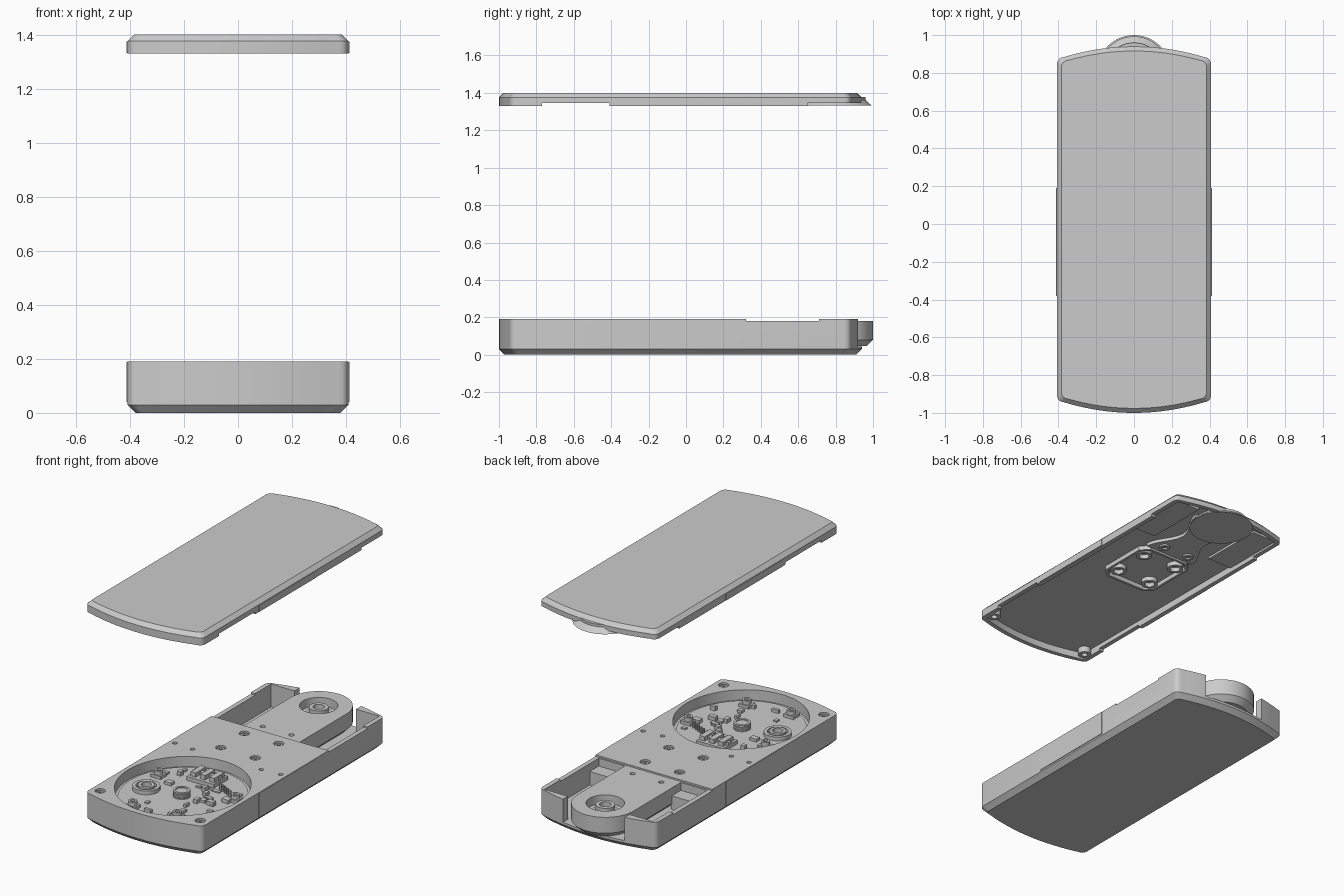
import bpy, bmesh, random
from math import sin, cos, pi

if "Cube" in bpy.data.objects:
    bpy.data.objects.remove(bpy.data.objects["Cube"])

random.seed(4)


def loft(name, rings):
    """Closed solid through rings of (x, y, z) points, bottom to top."""
    bm = bmesh.new()
    vs = [[bm.verts.new(p) for p in r] for r in rings]
    n = len(vs[0])
    for a, b in zip(vs, vs[1:]):
        for i in range(n):
            bm.faces.new((a[i], a[(i + 1) % n], b[(i + 1) % n], b[i]))
    bm.faces.new(vs[0][::-1])
    bm.faces.new(vs[-1])
    bmesh.ops.recalc_face_normals(bm, faces=bm.faces)
    me = bpy.data.meshes.new(name)
    bm.to_mesh(me)
    bm.free()
    ob = bpy.data.objects.new(name, me)
    bpy.context.collection.objects.link(ob)
    return ob


def prism(name, pts, z0, z1):
    return loft(name, [[(x, y, z) for x, y in pts] for z in (z0, z1)])


def box(name, x0, x1, y0, y1, z0, z1):
    return prism(name, [(x0, y0), (x1, y0), (x1, y1), (x0, y1)], z0, z1)


def circle(x, y, rx, ry=None, n=32):
    ry = ry or rx
    return [(x + rx * cos(2 * pi * i / n), y + ry * sin(2 * pi * i / n)) for i in range(n)]


def cyl(name, x, y, r, z0, z1, n=32):
    return prism(name, circle(x, y, r, n=n), z0, z1)


def cut(ob, *cutters):
    for c in cutters:
        m = ob.modifiers.new("cut", 'BOOLEAN')
        m.operation, m.solver, m.object = 'DIFFERENCE', 'EXACT', c
        bpy.context.view_layer.objects.active = ob
        bpy.ops.object.modifier_apply(modifier=m.name)
        bpy.data.objects.remove(c)
    return ob


def tube(name, x, y, r, hole, z0, z1):
    return cut(cyl(name, x, y, r, z0, z1), cyl("bore", x, y, hole, z0 - .01, z1 + .01))


def outline(inset=0, r=.035, n=16):
    """Case outline: straight sides, bowed ends, rounded corners."""
    w = .408 - inset

    def end(x, sign):
        return ((.94 if sign > 0 else 1.0) - inset - .068 * (x / .408) ** 2) * sign
    pts = []
    for s in (1, -1):
        a = w - r
        cy = end(a, s) - s * r
        pts += [(s * (a + r * cos(t * pi / 8)), cy + s * r * sin(t * pi / 8)) for t in range(4)]
        pts += [(s * (a - 2 * a * i / n), end(a - 2 * a * i / n, s)) for i in range(n + 1)]
        pts += [(-s * (a + r * sin(t * pi / 8)), cy + s * r * cos(t * pi / 8)) for t in range(1, 5)]
    return pts


def at(pts, z):
    return [(x, y, z) for x, y in pts]


def keyhole(r, y0=.30, cy=.805, n=28):
    return [(r, y0)] + [(r * cos(pi * i / n), cy + r * sin(pi * i / n)) for i in range(n + 1)] + [(-r, y0)]


# lower case with pockets
SCREWS = [(s * .12, y) for s in (1, -1) for y in (0, .235)]
CORNERS = [(s * .35, -.875) for s in (1, -1)]
PCB = (0, -.55)
body = loft("lower_case", [at(outline(.03), 0), at(outline(), .03), at(outline(), .19)])
cut(body,
    prism("c", circle(*PCB, .382, .41, 64), .125, .3),
    box("c", -.378, .378, .33, .87, .045, .3),
    box("c", -.215, .215, .8, 1.1, .045, .3),
    box("c", -.6, .6, .32, .71, .18, .3))
for x, y in SCREWS + CORNERS:
    cut(body, cyl("c", x, y, .03, .165, .3))
    tube("screw", x, y, .021, .011, .16, .184)
for s in (1, -1):
    for x, y in ((.37, -.1), (.24, -.11)):
        cut(body, cyl("c", s * x, y, .014, .15, .3, 16))
    # slightly proud side grips
    box("side_grip", s * .40, s * .412, -.38, .19, .04, .188)
    # ledge next to the arm root
    box("pocket_ledge", s * .19, s * .38, .325, .42, .04, .13)

# arm with rounded end and hub
arm = loft("arm", [at(keyhole(.16), .046), at(keyhole(.195), .08), at(keyhole(.195), .18)])
cut(arm, cyl("c", 0, .805, .11, .125, .3, 48))
for s in (1, -1):
    cut(arm, cyl("c", s * .1, .39, .016, .15, .3, 16))
tube("hub_ring", 0, .805, .056, .034, .12, .172)
cyl("hub_flange", 0, .805, .075, .12, .135)

# circuit board components
F = .125
prism("circuit_board", circle(*PCB, .365, .392, 64), F - .01, F + .006)
for k in range(3):
    tube("coil_turn", 0, -.56, .05, .036, F + .017 * k, F + .011 + .017 * k)
cyl("coil_core", 0, -.56, .04, F, .165)
tube("buzzer_ring", -.22, -.60, .08, .06, F, .155)
tube("buzzer_inner_ring", -.22, -.60, .048, .03, F, .16)
box("connector_base", -.1, .09, -.37, -.23, F, .155)
for x in (-.085, -.02, .045):
    box("connector_post", x, x + .035, -.35, -.25, .15, .182)
box("connector_bar", -.1, .09, -.31, -.28, .15, .172)
for i in range(5):
    cyl("pin", .13 + .025 * i, -.36 - .012 * i, .008, F, .17, 8)
for x, y in ((.15, -.82), (.29, -.44), (-.26, -.42), (-.14, -.85)):
    box("standoff_foot", x - .035, x + .035, y - .03, y + .03, F, .15)
    tube("standoff", x, y, .026, .013, F, .175)
for i in range(34):
    a, d = random.uniform(0, 2 * pi), random.uniform(.12, .33)
    x, y = PCB[0] + d * cos(a), PCB[1] + d * sin(a)
    if abs(x + .22) < .11 and abs(y + .6) < .11 or abs(x) < .12 and y > -.39:
        continue
    w, h = random.uniform(.008, .026), random.uniform(.008, .02)
    box("chip", x - w, x + w, y - h, y + h, F, random.uniform(.138, .16))

# lid shell with stepped rim
Z = 1.372
lid = loft("lid", [at(outline(), 1.33), at(outline(), 1.376), at(outline(.024), 1.40)])
cut(lid,
    prism("c", outline(.028), 1.2, Z),
    box("c", -.6, .6, -.77, -.41, 1.2, 1.345),
    box("c", -.6, .6, .65, 1.1, 1.2, 1.345))
for s in (1, -1):
    # thicker panels beside the arm cover
    box("lid_panel", s * .21, s * .385, .44, .85, 1.358, Z + .005)
    box("lid_grip", s * .40, s * .412, -.38, .19, 1.332, 1.374)
    tube("lid_arm_boss", s * .09, .39, .032, .016, 1.342, Z + .005)
for x, y in CORNERS:
    tube("lid_corner_boss", x, y, .038, .018, 1.334, Z + .005)

# octagonal reinforcing frame with four screw cups
def octagon(w, h, c):
    q = [(w, h - c), (w - c, h), (c - w, h), (-w, h - c), (-w, c - h), (c - w, -h), (w - c, -h), (w, c - h)]
    return [(x, y + .118) for x, y in q]


cut(prism("lid_frame", octagon(.19, .205, .05), 1.345, Z + .005),
    prism("c", octagon(.175, .19, .045), 1.3, 1.5))
for x, y in SCREWS:
    tube("lid_screw_cup", x, y, .048, .03, 1.345, Z + .005)

# arm cover: narrow neck flaring into a disc
neck = []
for i in range(13):
    t = i / 12
    neck.append((.13 + .045 * cos(2 * pi * t), .33 + .45 * t))
prism("lid_arm_cover", neck + [(-x, y) for x, y in reversed(neck)], 1.352, Z + .005)
loft("lid_arm_disc", [at(circle(0, .805, r, n=48), z) for r, z in ((.188, 1.332), (.155, 1.362), (.155, Z + .005))])

# smooth the curved walls, keep the edges crisp
bpy.ops.object.select_all(action='SELECT')
bpy.context.view_layer.objects.active = body
bpy.ops.object.shade_smooth_by_angle(angle=pi / 7)
